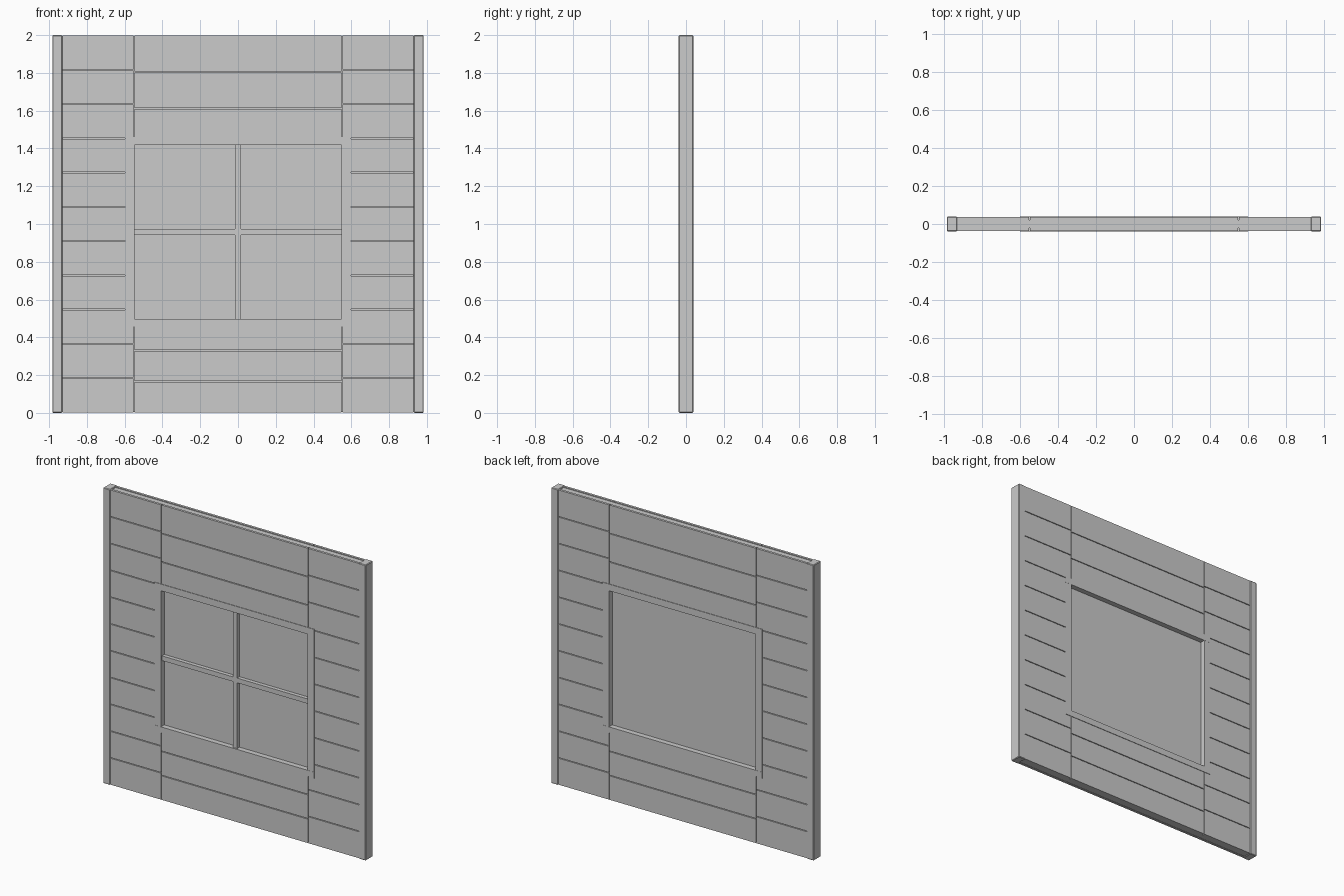
import bpy, bmesh

if "Cube" in bpy.data.objects:
    bpy.data.objects.remove(bpy.data.objects["Cube"])

GAP = 0.005      # open joint between boards
CORE = 0.02      # half thickness of the core
SKIN = 0.036     # half thickness at the board faces
TRIM = 0.0385    # half thickness at posts and trim

grey = bpy.data.materials.new("light_grey")
grey.diffuse_color = (0.6, 0.6, 0.6, 1)
grey.use_nodes = True
grey.node_tree.nodes["Principled BSDF"].inputs["Base Color"].default_value = grey.diffuse_color


def add_box(bm, x, y, z):
    """Box from (low, high) ranges."""
    v = bmesh.ops.create_cube(bm, size=1)["verts"]
    for p in v:
        p.co = [r[0] + (c + 0.5) * (r[1] - r[0]) for r, c in zip((x, y, z), p.co)]


def make(name, boxes, bevel=0):
    bm = bmesh.new()
    for b in boxes:
        add_box(bm, *b)
    if bevel:
        bmesh.ops.bevel(bm, geom=list(bm.edges), offset=bevel, segments=1, affect='EDGES')
    me = bpy.data.meshes.new(name)
    bm.to_mesh(me)
    bm.free()
    me.materials.append(grey)
    ob = bpy.data.objects.new(name, me)
    bpy.context.collection.objects.link(ob)
    return ob


def sided(s, a, b):
    return (a, b) if s > 0 else (-b, -a)


def planks(x, z0, z1, count):
    """Stack of boards on both wall faces."""
    h = (z1 - z0) / count
    out = []
    for i in range(count):
        lo = z0 + i * h + (GAP / 2 if i else 0)
        hi = z0 + (i + 1) * h - (GAP / 2 if i < count - 1 else 0)
        for s in (-1, 1):
            out.append((x, sided(s, CORE, SKIN), (lo, hi)))
    return out


for s, side in ((-1, "left"), (1, "right")):
    # corner posts, side cladding and core
    make(side + "_corner_post", [(sided(s, 0.93, 0.983), (-TRIM, TRIM), (0, 2))], 0.004)
    make(side + "_boards", planks(sided(s, 0.55 + GAP / 2, 0.93), 0.003, 1.997, 11))
    make(side + "_core", [(sided(s, 0.55, 0.931), (-CORE, CORE), (0.005, 1.992))])
    # window jamb wraps the wall thickness
    make(side + "_jamb", [(sided(s, 0.549, 0.597), (-TRIM, TRIM), (0.49, 1.42))])

# boards and core above and below the window
mid = (-0.55 + GAP / 2, 0.55 - GAP / 2)
make("upper_boards", planks(mid, 1.42, 1.997, 3))
make("lower_boards", planks(mid, 0.003, 0.495, 3))
make("upper_core", [((-0.55, 0.55), (-CORE, CORE), (1.42, 1.992))])
make("lower_core", [((-0.55, 0.55), (-CORE, CORE), (0.005, 0.49))])

# lintel and sill
make("lintel", [((-0.598, 0.598), (-0.0395, 0.0395), (1.418, 1.463))])
make("sill", [((-0.598, 0.598), (-0.0395, 0.0395), (0.455, 0.497))])

# pane with glazing bars on the front
make("window_pane", [((-0.55, 0.55), (-0.004, 0.004), (0.49, 1.42))])
make("vertical_bar", [((-0.015, 0.015), (-0.03, -0.003), (0.49, 1.42))])
make("horizontal_bar", [(sided(s, 0.015, 0.55), (-0.03, -0.003), (0.942, 0.974)) for s in (-1, 1)])
